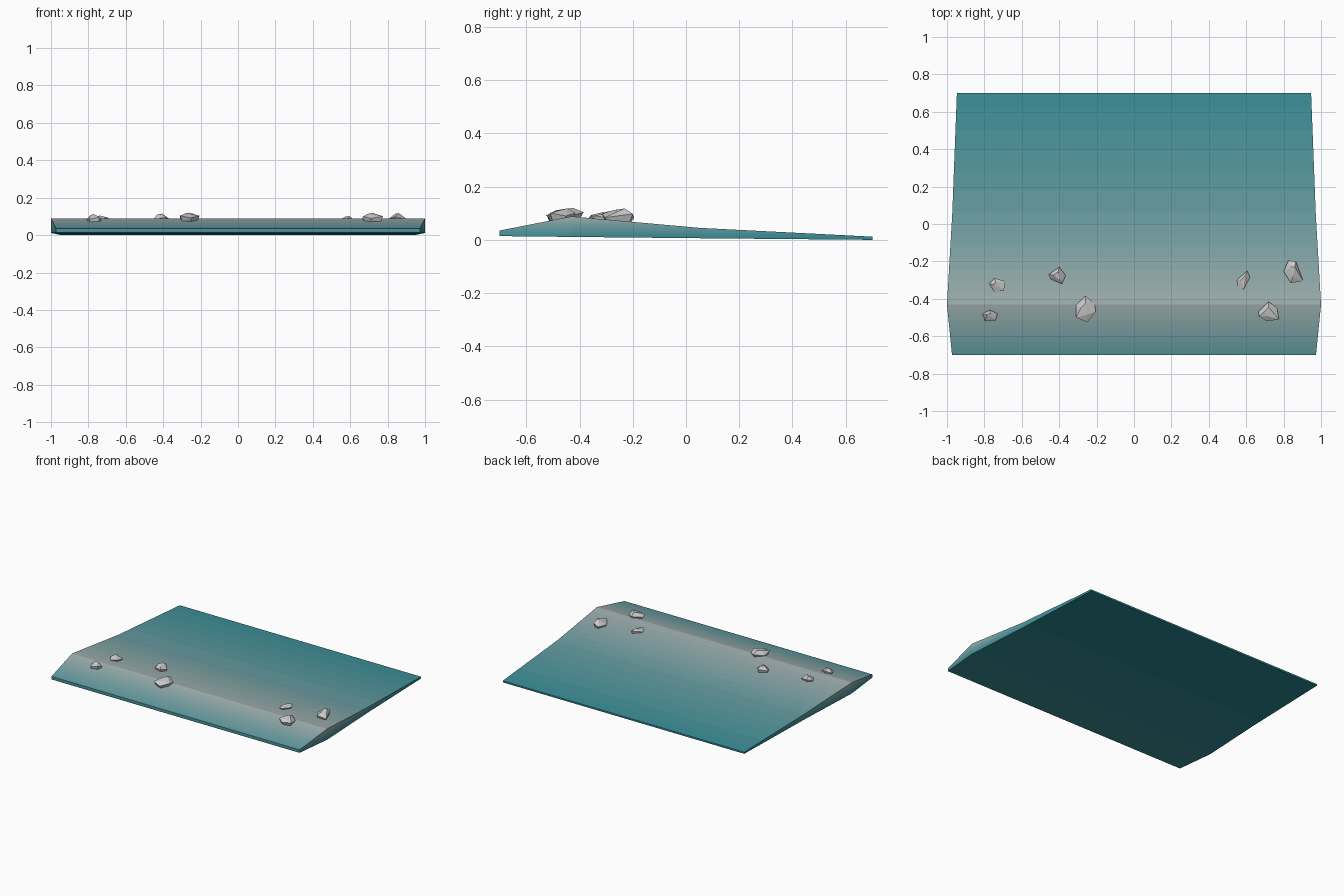
import bpy, bmesh
from mathutils import Vector

if "Cube" in bpy.data.objects:
    bpy.data.objects.remove(bpy.data.objects["Cube"])


def add_object(name, bm):
    bmesh.ops.recalc_face_normals(bm, faces=bm.faces[:])
    mesh = bpy.data.meshes.new(name)
    bm.to_mesh(mesh)
    bm.free()
    obj = bpy.data.objects.new(name, mesh)
    bpy.context.collection.objects.link(obj)
    return obj


# Slab stations from front to back: y, half width, underside z, top z
STATIONS = [(-0.70, 0.973, 0.014, 0.035), (-0.43, 1.0, 0.011, 0.088),
            (0.05, 0.972, 0.006, 0.045), (0.70, 0.947, 0.0, 0.012)]
BANDS = 16
LOW, HIGH = (0.17, 0.53, 0.57), (0.64, 0.69, 0.69)


def ground(y):
    for (y0, _, _, z0), (y1, _, _, z1) in zip(STATIONS, STATIONS[1:]):
        if y <= y1:
            return z0 + (z1 - z0) * (y - y0) / (y1 - y0)
    return STATIONS[-1][3]


# Sloping ground slab, lofted from the stations
bm = bmesh.new()
rings = [[bm.verts.new(p) for p in ((-w, y, b), (w, y, b), (w, y, t), (-w, y, t))]
         for y, w, b, t in STATIONS]
for r0, r1 in zip(rings, rings[1:]):
    for i in range(4):
        j = (i + 1) % 4
        bm.faces.new((r0[i], r0[j], r1[j], r1[i]))
bm.faces.new(rings[0])
bm.faces.new(rings[-1])

# Height bands carry the teal to grey gradient
top = STATIONS[1][3]
for k in range(1, BANDS):
    bmesh.ops.bisect_plane(bm, geom=bm.verts[:] + bm.edges[:] + bm.faces[:],
                           plane_co=(0, 0, top * k / BANDS), plane_no=(0, 0, 1))
for f in bm.faces:
    f.material_index = min(BANDS - 1, int(f.calc_center_median().z / top * BANDS))
slab = add_object("ground_slab", bm)
for k in range(BANDS):
    t = (k + 0.5) / BANDS
    mat = bpy.data.materials.new(f"slope_band_{k + 1}")
    mat.diffuse_color = [(a + (b - a) * t) ** 2.2 for a, b in zip(LOW, HIGH)] + [1]
    mat.use_nodes = True
    mat.node_tree.nodes["Principled BSDF"].inputs["Base Color"].default_value = mat.diffuse_color
    slab.data.materials.append(mat)


# Faceted rock: hull of a narrow base, a wide outline and a short crest
def rock(name, x, y, peak, outline):
    bm = bmesh.new()
    g = ground(y)
    n = len(outline)
    for i, (dx, dy) in enumerate(outline):
        edge = g + (peak - g) * (0.55 if i % 2 else 0.25)
        bm.verts.new((x + dx, y + dy, edge))
        bm.verts.new((x + dx * 0.75, y + dy * 0.75, g - 0.012))
    for i, drop in ((0, 0.004), (1, 0.0), (n // 2 + 1, 0.009)):
        p = Vector(outline[i]) * 0.45
        bm.verts.new((x + p.x, y + p.y, peak - drop))
    hull = bmesh.ops.convex_hull(bm, input=bm.verts[:])
    loose = [v for v in bm.verts if not v.link_faces]
    bmesh.ops.delete(bm, geom=loose, context='VERTS')
    add_object(name, bm)


# Scattered rocks along the ridge
ROCKS = [
    (-0.735, -0.325, 0.105, [(-.04, .005), (-.01, .035), (.045, .02), (.04, -.03), (-.01, -.04)]),
    (-0.77, -0.49, 0.112, [(-.04, .01), (0, .03), (.04, .01), (.03, -.025), (-.025, -.03)]),
    (-0.41, -0.275, 0.115, [(-.045, .005), (.01, .045), (.045, 0), (.025, -.045), (-.035, -.02)]),
    (-0.26, -0.455, 0.12, [(-.05, .02), (0, .07), (.05, .03), (.055, -.015), (.01, -.07), (-.05, -.045)]),
    (0.585, -0.30, 0.102, [(-.035, 0), (.02, .05), (.035, .015), (0, -.05), (-.03, -.03)]),
    (0.855, -0.255, 0.118, [(-.03, .06), (.01, .055), (.05, -.05), (-.015, -.06), (-.055, 0)]),
    (0.72, -0.47, 0.118, [(-.055, 0), (0, .055), (.045, .02), (.055, -.04), (-.01, -.05), (-.05, -.025)]),
]
for i, r in enumerate(ROCKS):
    rock(f"rock_{i + 1}", *r)
